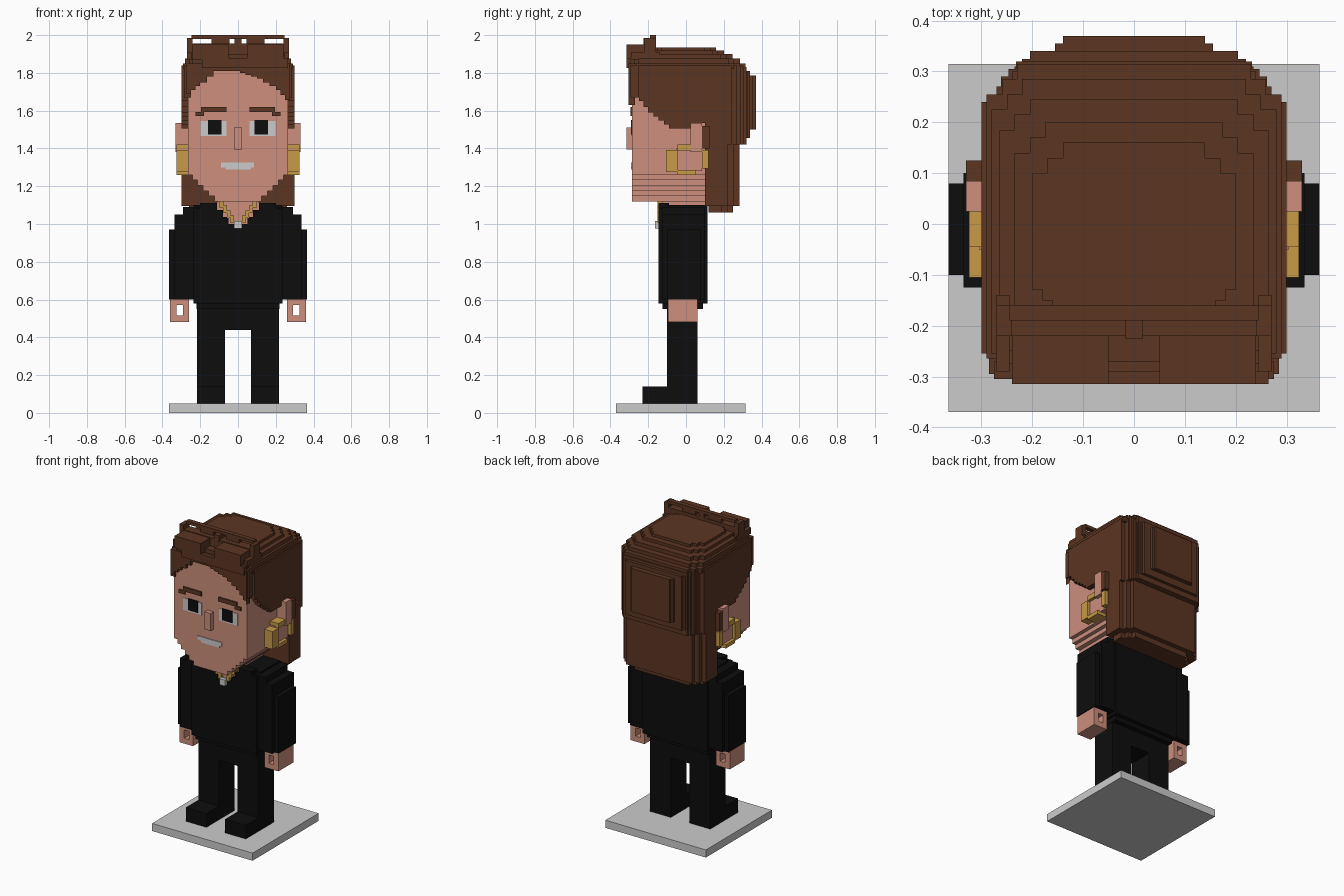
import bpy, bmesh
from mathutils import Vector

cube = bpy.data.objects.get("Cube")
if cube:
    bpy.data.objects.remove(cube, do_unlink=True)


def material(name, r, g, b):
    m = bpy.data.materials.new(name)
    m.use_nodes = True
    m.diffuse_color = (r, g, b, 1)
    node = m.node_tree.nodes["Principled BSDF"]
    node.inputs["Base Color"].default_value = (r, g, b, 1)
    node.inputs["Roughness"].default_value = 0.9
    return m


SKIN = material("skin", 0.61, 0.275, 0.205)
HAIR = material("brown_hair", 0.105, 0.036, 0.016)
BLACK = material("black_cloth", 0.004, 0.004, 0.004)
GOLD = material("gold", 0.58, 0.33, 0.065)
GREY = material("light_grey", 0.6, 0.6, 0.6)


def finish(name, bm, mat):
    bmesh.ops.recalc_face_normals(bm, faces=bm.faces)
    me = bpy.data.meshes.new(name)
    bm.to_mesh(me)
    bm.free()
    me.materials.append(mat)
    ob = bpy.data.objects.new(name, me)
    bpy.context.collection.objects.link(ob)
    return ob


def box(name, mat, x, y, z):
    """Box from three (low, high) ranges."""
    bm = bmesh.new()
    bmesh.ops.create_cube(bm, size=1)
    for v in bm.verts:
        v.co = Vector([(r[0] + r[1]) / 2 + c * (r[1] - r[0]) for r, c in zip((x, y, z), v.co)])
    return finish(name, bm, mat)


def pair(name, mat, x, y, z):
    """Mirrored boxes; x is given for the left side."""
    box("left_" + name, mat, x, y, z)
    box("right_" + name, mat, (-x[1], -x[0]), y, z)


def prism(name, mat, pts, axis, lo, hi):
    """Extrude a flat outline along an axis."""
    bm = bmesh.new()
    verts = []
    for p in pts:
        co = list(p)
        co.insert(axis, lo)
        verts.append(bm.verts.new(co))
    face = bm.faces.new(verts)
    new = bmesh.ops.extrude_face_region(bm, geom=[face])["geom"]
    move = Vector((0, 0, 0))
    move[axis] = hi - lo
    bmesh.ops.translate(bm, vec=move, verts=[g for g in new if isinstance(g, bmesh.types.BMVert)])
    return finish(name, bm, mat)


def slab(name, mat, hw, y, z, front=0.0, back=0.03):
    """Block with staircase corners, like stacked bricks."""
    def corner(ye, s, d):
        if s == 0:
            return [(hw, ye)]
        return [(hw - 2 * s, ye), (hw - 2 * s, ye - d * s), (hw - s, ye - d * s),
                (hw - s, ye - 2 * d * s), (hw, ye - 2 * d * s)]
    right = corner(y[1], back, 1) + corner(y[0], front, -1)[::-1]
    return prism(name, mat, right + [(-a, b) for a, b in reversed(right)], 2, *z)


def stairs(pts):
    """Turn a sloping line into square steps."""
    out = [pts[0]]
    for (a, b), (c, d) in zip(pts, pts[1:]):
        n = max(1, round(abs(c - a) / 0.03)) if b != d else 1
        for i in range(n):
            x1, z0, z1 = a + (c - a) * (i + 1) / n, out[-1][1], b + (d - b) * (i + 1) / n
            if a != c and z0 != z1:
                out.append((x1, z0))
            out.append((x1, z1))
    return out


# Stand, legs and shoes
box("stand", GREY, (-0.365, 0.365), (-0.37, 0.315), (0, 0.05))
pair("leg", BLACK, (0.068, 0.218), (-0.1, 0.06), (0.05, 0.58))
pair("shoe", BLACK, (0.068, 0.218), (-0.23, -0.09), (0.05, 0.14))
box("hips", BLACK, (-0.218, 0.218), (-0.1, 0.06), (0.44, 0.6))

# Jumper
box("jumper_hem", BLACK, (-0.22, 0.22), (-0.125, 0.09), (0.55, 0.6))
box("jumper", BLACK, (-0.235, 0.235), (-0.145, 0.115), (0.58, 1.0))
pair("sleeve", BLACK, (0.23, 0.335), (-0.125, 0.1), (0.6, 1.05))
pair("outer_sleeve", BLACK, (0.33, 0.365), (-0.1, 0.08), (0.6, 0.97))
pair("shoulder", BLACK, (0.2, 0.29), (-0.125, 0.1), (1.0, 1.09))
box("upper_back", BLACK, (-0.235, 0.235), (-0.1, 0.115), (1.0, 1.1))
collar = stairs([(0.02, 1.0), (0.11, 1.11)]) + [(0.2, 1.11), (0.2, 1.085), (0.235, 1.085), (0.235, 0.99), (0.02, 0.99)]
for side, s in (("left", 1), ("right", -1)):
    prism(side + "_collar", BLACK, [(s * a, b) for a, b in collar], 1, -0.145, -0.09)

# Neckline, necklace and pendant
box("neck", SKIN, (-0.11, 0.11), (-0.125, 0.11), (1.0, 1.14))
for i in range(4):
    x = 0.02 + 0.019 * i
    pair("necklace_link_%d" % i, GOLD, (x, x + 0.02), (-0.15, -0.12), (1.005 + 0.027 * i, 1.045 + 0.027 * i))
box("pendant", GREY, (-0.02, 0.02), (-0.165, -0.14), (0.975, 1.015))

# Hands, each a square ring
pair("fingers", SKIN, (0.26, 0.29), (-0.095, 0.06), (0.48, 0.605))
pair("thumb", SKIN, (0.325, 0.36), (-0.095, 0.06), (0.48, 0.605))
pair("palm_top", SKIN, (0.285, 0.33), (-0.095, 0.06), (0.57, 0.605))
pair("palm_bottom", SKIN, (0.285, 0.33), (-0.095, 0.06), (0.48, 0.515))

# Head with stepped jaw
box("head", SKIN, (-0.265, 0.265), (-0.285, 0.11), (1.26, 1.84))
for i, hw in enumerate((0.125, 0.155, 0.185, 0.215, 0.24)):
    box("jaw_step_%d" % i, SKIN, (-hw, hw), (-0.285, 0.11), (1.12 + 0.028 * i, 1.148 + 0.028 * i))

# Face details
box("nose", SKIN, (-0.022, 0.022), (-0.315, -0.28), (1.395, 1.51))
pair("eye", GREY, (0.062, 0.198), (-0.288, -0.28), (1.465, 1.545))
pair("pupil", BLACK, (0.088, 0.16), (-0.292, -0.284), (1.475, 1.55))
pair("brow", HAIR, (0.062, 0.195), (-0.294, -0.28), (1.592, 1.62))
pair("brow_tip", HAIR, (0.18, 0.225), (-0.294, -0.28), (1.572, 1.594))
box("teeth", GREY, (-0.09, 0.085), (-0.291, -0.283), (1.3, 1.325))
box("lower_teeth", GREY, (-0.065, 0.07), (-0.291, -0.283), (1.288, 1.302))

# Ears and earrings
pair("ear", SKIN, (0.26, 0.305), (-0.05, 0.085), (1.28, 1.4))
pair("ear_top", SKIN, (0.26, 0.33), (0.025, 0.085), (1.38, 1.535))
pair("earring_front", GOLD, (0.26, 0.325), (-0.105, -0.045), (1.275, 1.392))
pair("earring_back", GOLD, (0.26, 0.325), (0.085, 0.118), (1.295, 1.392))
pair("earring_top", GOLD, (0.26, 0.325), (-0.045, 0.025), (1.39, 1.422))
pair("earring_bottom", GOLD, (0.26, 0.325), (-0.045, 0.05), (1.26, 1.285))

# Fringe with an off-centre parting
hairline = stairs([(-0.275, 1.69), (-0.2, 1.75), (-0.13, 1.81), (-0.02, 1.81), (0.1, 1.77), (0.2, 1.71), (0.275, 1.63)])
prism("fringe", HAIR, hairline + [(0.275, 1.85), (-0.275, 1.85)], 1, -0.305, -0.27)
box("fringe_front", HAIR, (-0.19, 0.265), (-0.315, -0.29), (1.825, 1.88))

# Side hair, sloping down towards the ear
side = stairs([(-0.295, 1.67), (-0.25, 1.65), (-0.2, 1.59), (-0.09, 1.505), (0.02, 1.505), (0.08, 1.535)])
side += [(0.12, 1.535), (0.12, 1.84), (-0.295, 1.84)]
for name, s in (("left", 1), ("right", -1)):
    prism(name + "_side_hair", HAIR, side, 0, s * 0.25, s * 0.285)
    prism(name + "_outer_side_hair", HAIR, [(max(a, -0.255), b) for a, b in side], 0, s * 0.28, s * 0.3)
pair("hair_behind_ear", HAIR, (0.29, 0.33), (0.085, 0.125), (1.4, 1.52))

# Back hair and crown, stacked in stepped layers
slab("back_hair_tip", HAIR, 0.26, (0.12, 0.25), (1.06, 1.1))
slab("back_hair", HAIR, 0.3, (0.1, 0.282), (1.095, 1.45))
slab("back_hair_upper", HAIR, 0.3, (0.1, 0.3), (1.42, 1.84))
slab("back_bulge_inner", HAIR, 0.262, (0.2, 0.32), (1.42, 1.83), back=0.015)
slab("back_bulge_middle", HAIR, 0.235, (0.2, 0.34), (1.455, 1.81), back=0.015)
slab("back_bulge_outer", HAIR, 0.17, (0.2, 0.37), (1.5, 1.785), back=0.015)
slab("crown_base", HAIR, 0.29, (-0.305, 0.315), (1.82, 1.85), front=0.02)
slab("crown_lower", HAIR, 0.28, (-0.295, 0.285), (1.845, 1.875), front=0.02)
slab("crown_middle", HAIR, 0.265, (-0.27, 0.245), (1.87, 1.9), front=0.02)
slab("crown_upper", HAIR, 0.235, (-0.22, 0.2), (1.895, 1.918), front=0.02)
slab("crown_top", HAIR, 0.2, (-0.17, 0.16), (1.915, 1.935), front=0.02)

# Sunglasses pushed up on the hair
box("glasses_top_rail", HAIR, (-0.245, 0.245), (-0.19, -0.16), (1.98, 2.0))
box("glasses_rail", HAIR, (-0.265, 0.265), (-0.22, -0.16), (1.9, 1.955))
pair("glasses_post", HAIR, (0.24, 0.27), (-0.22, -0.16), (1.9, 1.985))
box("glasses_bridge", HAIR, (-0.018, 0.018), (-0.225, -0.16), (1.94, 1.985))
pair("glasses_lens", HAIR, (0.045, 0.14), (-0.19, -0.165), (1.95, 1.985))
pair("glasses_front", HAIR, (0.05, 0.24), (-0.315, -0.2), (1.87, 1.95))
pair("glasses_arm", HAIR, (0.245, 0.27), (-0.29, -0.14), (1.87, 1.91))
